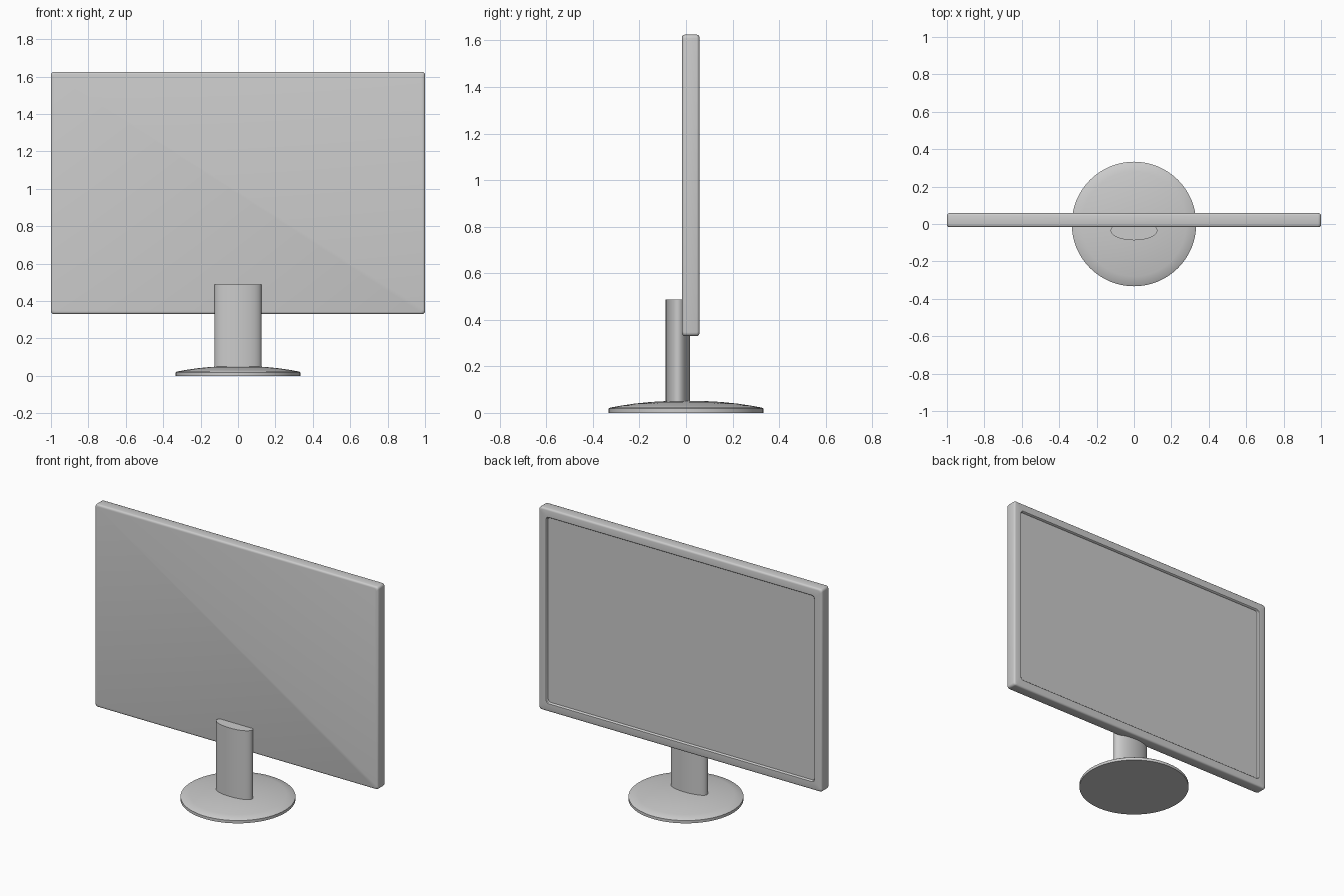
import bpy, bmesh, math
from mathutils import Vector

if "Cube" in bpy.data.objects:
    bpy.data.objects.remove(bpy.data.objects["Cube"])


def finish(bm, name, angle=35):
    bmesh.ops.recalc_face_normals(bm, faces=bm.faces)
    mesh = bpy.data.meshes.new(name)
    bm.to_mesh(mesh)
    bm.free()
    ob = bpy.data.objects.new(name, mesh)
    bpy.context.collection.objects.link(ob)
    bpy.ops.object.select_all(action='DESELECT')
    ob.select_set(True)
    bpy.context.view_layer.objects.active = ob
    bpy.ops.object.shade_smooth_by_angle(angle=math.radians(angle))
    return ob


def loft(rings, name, angle=35):
    """Skin closed rings of points and cap both ends."""
    bm = bmesh.new()
    rows = [[bm.verts.new(p) for p in ring] for ring in rings]
    n = len(rows[0])
    for a, b in zip(rows, rows[1:]):
        for i in range(n):
            j = (i + 1) % n
            bm.faces.new((a[i], a[j], b[j], b[i]))
    bm.faces.new(rows[0])
    bm.faces.new(rows[-1])
    return finish(bm, name, angle)


def ellipse(rx, ry, z, cy=0, n=64):
    return [(rx * math.cos(math.tau * i / n), cy + ry * math.sin(math.tau * i / n), z)
            for i in range(n)]


def rounded_rect(hx, hz, r, y, cz, steps=4):
    pts = []
    for k, (sx, sz) in enumerate(((1, 1), (-1, 1), (-1, -1), (1, -1))):
        for s in range(steps + 1):
            a = math.pi / 2 * (k + s / steps)
            pts.append((sx * (hx - r) + r * math.cos(a), y,
                        cz + sz * (hz - r) + r * math.sin(a)))
    return pts


# Monitor panel: rounded slab with a recessed screen on the +y side
HX, HZ, CZ = 1.0, 0.6475, 0.9775
Y0, Y1, R = -0.017, 0.058, 0.012
rings = []
for s in range(4):
    a = math.pi / 2 * s / 3
    d = R * (1 - math.sin(a))
    rings.append(rounded_rect(HX - d, HZ - d, 0.016, Y0 + R * (1 - math.cos(a)), CZ))
for s in range(4):
    a = math.pi / 2 * s / 3
    d = R * (1 - math.cos(a))
    rings.append(rounded_rect(HX - d, HZ - d, 0.016, Y1 - R * (1 - math.sin(a)), CZ))
for inset, y in ((0.052, Y1), (0.055, Y1 - 0.003), (0.057, Y1 - 0.014)):
    rings.append(rounded_rect(HX - inset, HZ - inset, 0.018, y, CZ))
loft(rings, "screen_panel")

# Elliptical neck
loft([ellipse(0.125, 0.052, z, -0.035, 48) for z in (0.03, 0.488)], "stand_neck")

# Shallow domed round base
profile = [(0.333, 0.0), (0.333, 0.018), (0.327, 0.0225), (0.28, 0.031),
           (0.22, 0.040), (0.15, 0.047), (0.08, 0.051), (0.02, 0.052)]
loft([ellipse(r, r, z) for r, z in profile], "stand_base", 40)
